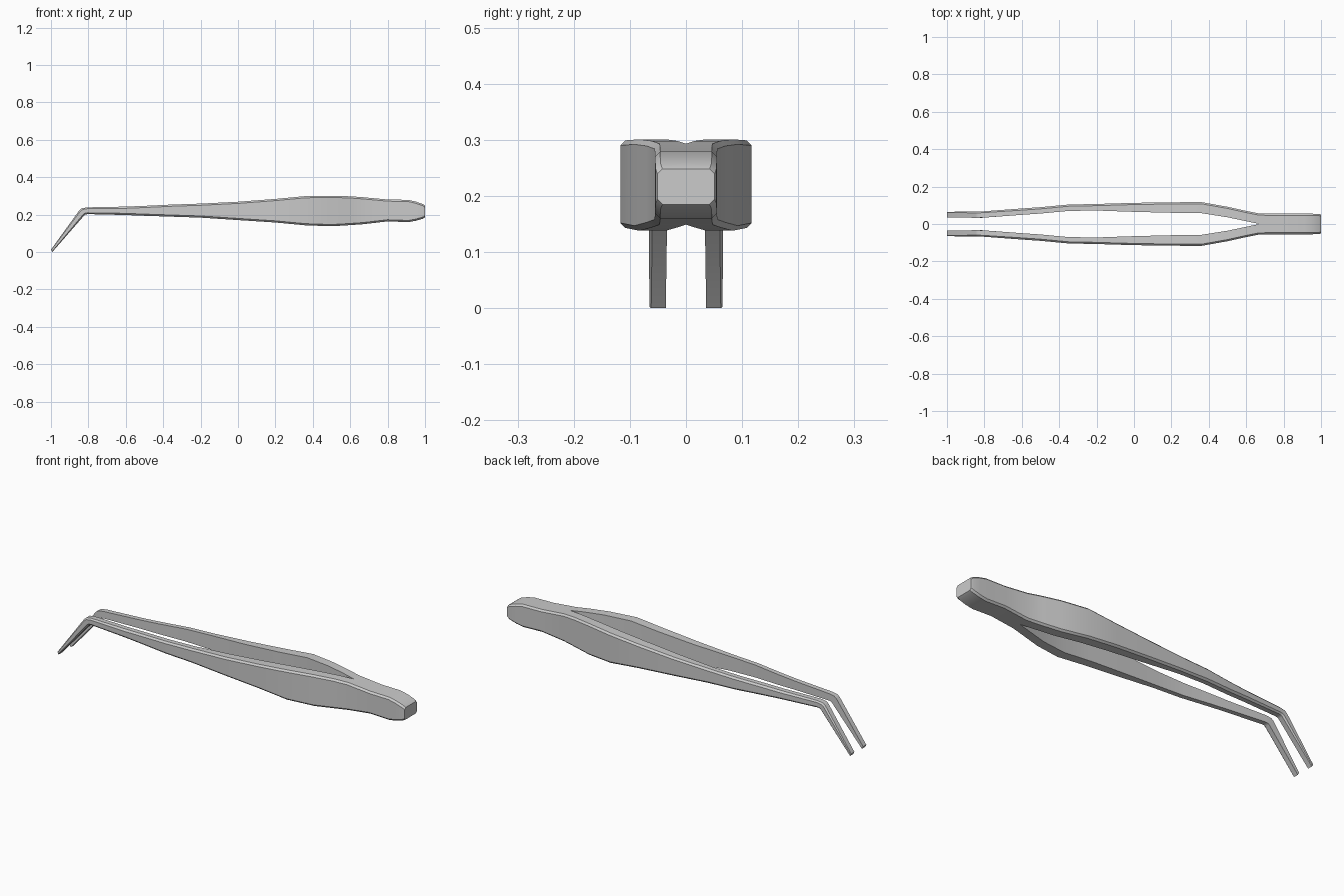
import bpy, bmesh
from mathutils import Vector

if "Cube" in bpy.data.objects:
    bpy.data.objects.remove(bpy.data.objects["Cube"])

# Stations along one arm: top x, top z, bottom x, bottom z, inner y, outer y
STATIONS = [
    (-1.0, 0.013, -0.993, 0.0, 0.036, 0.065),      # tip
    (-0.848, 0.224, -0.822, 0.196, 0.033, 0.067),  # bend
    (-0.835, 0.234, -0.815, 0.201, 0.033, 0.067),
    (-0.805, 0.239, -0.803, 0.203, 0.034, 0.068),
    (-0.60, 0.243, -0.60, 0.198, 0.049, 0.083),
    (-0.50, 0.247, -0.50, 0.194, 0.056, 0.090),
    (-0.35, 0.254, -0.35, 0.189, 0.070, 0.104),
    (-0.20, 0.259, -0.20, 0.184, 0.072, 0.107),
    (0.0, 0.269, 0.0, 0.171, 0.065, 0.113),
    (0.20, 0.284, 0.20, 0.158, 0.060, 0.116),
    (0.36, 0.299, 0.36, 0.143, 0.058, 0.117),      # widest grip
    (0.50, 0.301, 0.50, 0.138, 0.036, 0.092),
    (0.60, 0.298, 0.60, 0.144, 0.015, 0.070),
    (0.67, 0.293, 0.67, 0.149, 0.0, 0.056),        # arms meet
    (0.80, 0.281, 0.80, 0.164, 0.0, 0.055),
    (0.91, 0.279, 0.91, 0.160, 0.0, 0.055),
    (0.95, 0.270, 0.95, 0.167, 0.0, 0.055),
    (0.988, 0.257, 0.988, 0.178, 0.0, 0.054),      # butt end
    (1.0, 0.248, 1.0, 0.185, 0.0, 0.051),
]


def section(bm, tx, tz, bx, bz, yi, yo):
    """Cross-section with a flat inside and chamfered outside corners."""
    top, bot = Vector((tx, 0, tz)), Vector((bx, 0, bz))
    up = (top - bot).normalized()
    c = min(0.009, 0.2 * (top - bot).length)
    pts = [(bot, yi), (bot, yo - c), (bot + up * c, yo),
           (top - up * c, yo), (top, yo - c), (top, yi)]
    return [bm.verts.new((p.x, y, p.z)) for p, y in pts]


# Arm half, lofted through the stations
bm = bmesh.new()
rings = [section(bm, *s) for s in STATIONS]
for r, q in zip(rings, rings[1:]):
    for i in range(6):
        j = (i + 1) % 6
        face = (r[i], r[j], q[j], q[i])
        if all(abs(v.co.y) < 1e-6 for v in face):
            continue  # open where the two halves are joined
        bm.faces.new(face)
bm.faces.new(rings[0])
bm.faces.new(rings[-1])
bmesh.ops.recalc_face_normals(bm, faces=bm.faces)
# Keep normals pointing outwards on the open half
bm.faces.ensure_lookup_table()
if bm.faces[-1].normal.x < 0:
    bmesh.ops.reverse_faces(bm, faces=bm.faces)

mesh = bpy.data.meshes.new("tweezers")
bm.to_mesh(mesh)
bm.free()
tweezers = bpy.data.objects.new("tweezers", mesh)
bpy.context.collection.objects.link(tweezers)
bpy.context.view_layer.objects.active = tweezers
tweezers.select_set(True)

# Second arm
mirror = tweezers.modifiers.new("second_arm", 'MIRROR')
mirror.use_axis = (False, True, False)
mirror.use_clip = True
bpy.ops.object.modifier_apply(modifier=mirror.name)
bpy.ops.object.shade_smooth_by_angle()
